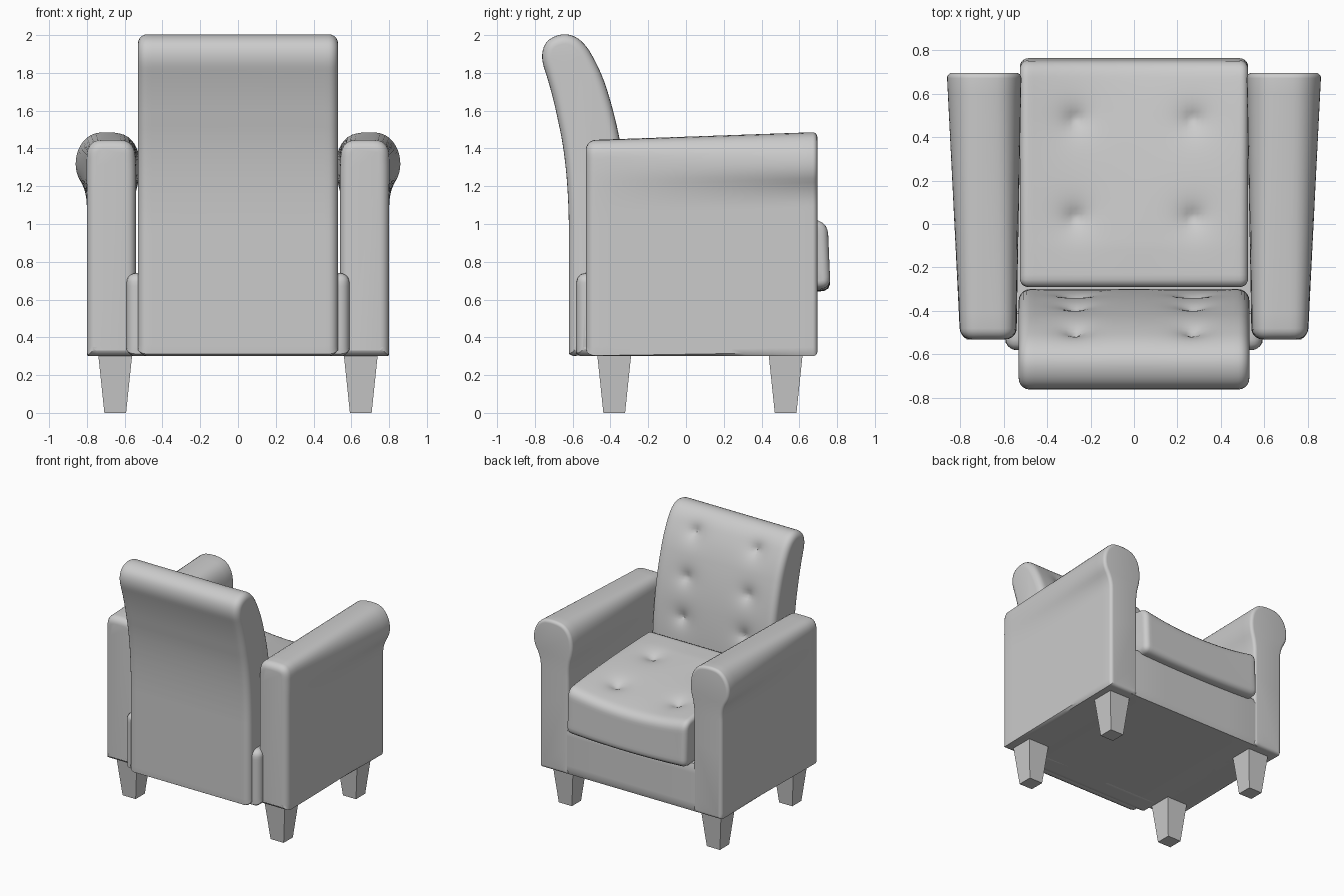
import bpy, bmesh, math
from mathutils import Vector

if "Cube" in bpy.data.objects:
    bpy.data.objects.remove(bpy.data.objects["Cube"])


def outline(ctrl, n):
    """Closed profile with filleted corners (u, v, radius), resampled to n even points."""
    pts, m = [], len(ctrl)
    for i in range(m):
        p = Vector(ctrl[i][:2])
        a, b = Vector(ctrl[i - 1][:2]) - p, Vector(ctrl[(i + 1) % m][:2]) - p
        r = ctrl[i][2]
        s = p + a.normalized() * min(r, a.length * 0.49)
        e = p + b.normalized() * min(r, b.length * 0.49)
        for k in range(9):
            t = k / 8
            pts.append(s * (1 - t) ** 2 + p * 2 * t * (1 - t) * 0.88 + (s + e) * 0.12 * t * (1 - t) + e * t * t)
    pts.append(pts[0])
    lens = [(pts[i + 1] - pts[i]).length for i in range(len(pts) - 1)]
    step, out, i, acc = sum(lens) / n, [], 0, 0.0
    for k in range(n):
        while i < len(lens) - 1 and acc + lens[i] < k * step:
            acc += lens[i]
            i += 1
        out.append(pts[i].lerp(pts[i + 1], (k * step - acc) / max(lens[i], 1e-9)))
    return out


def inset(ring, d):
    """Move a clockwise-or-not ring inwards by d."""
    n = len(ring)
    area = sum(ring[i - 1].cross(ring[i]) for i in range(n))
    sg = 1 if area > 0 else -1
    res = []
    for i in range(n):
        t = (ring[(i + 1) % n] - ring[i - 1]).normalized()
        res.append(ring[i] + Vector((-t.y, t.x)) * sg * d)
    return res


def stations(a, b, ra, rb, n):
    """Positions from a to b with quarter-round insets at both ends."""
    q = [math.pi / 2 * k / 5 for k in range(5)]
    s = [(a + ra * (1 - math.sin(t)), ra * (1 - math.cos(t))) for t in reversed(q)]
    s = [(a + ra * (1 - math.sin(t)), ra * (1 - math.cos(t))) for t in q]
    head = [(a + ra * (1 - math.cos(t)), ra * (1 - math.sin(t))) for t in q]
    tail = [(b - rb * (1 - math.cos(t)), rb * (1 - math.sin(t))) for t in reversed(q)]
    mid = [(a + ra + (b - rb - a - ra) * k / n, 0) for k in range(n + 1)]
    return head + mid + tail


def loft(name, ring_at, st, place, deform=None):
    bm = bmesh.new()
    rings = []
    for s, d in st:
        ring = []
        for p in inset(ring_at(s), d):
            co = place(s, p)
            ring.append(bm.verts.new(deform(co) if deform else co))
        rings.append(ring)
    n = len(rings[0])
    for a, b in zip(rings, rings[1:]):
        for i in range(n):
            bm.faces.new((a[i - 1], a[i], b[i], b[i - 1]))
    bm.faces.new(rings[0])
    bm.faces.new(rings[-1])
    return finish(name, bm, 40)


def finish(name, bm, angle=None):
    bmesh.ops.recalc_face_normals(bm, faces=bm.faces)
    me = bpy.data.meshes.new(name)
    bm.to_mesh(me)
    bm.free()
    ob = bpy.data.objects.new(name, me)
    bpy.context.collection.objects.link(ob)
    if angle:
        bpy.ops.object.select_all(action='DESELECT')
        ob.select_set(True)
        bpy.context.view_layer.objects.active = ob
        bpy.ops.object.shade_smooth_by_angle(angle=math.radians(angle))
    return ob


def mirror(ob):
    ob.modifiers.new("mirror", 'MIRROR').use_axis = (True, False, False)


def tuft(co, centres, push):
    """Button dimples."""
    for c in centres:
        co = co + push * 0.055 * math.exp(-(co - c).length / 0.05)
    return co


across = lambda s, p: Vector((s, p.x, p.y))

# Backrest: side profile swept across x, three rows of buttons
back_ring = outline([(-.62, .30, .02), (-.62, 1.28, .3), (-.71, 1.70, .1), (-.775, 1.90, .07),
                     (-.72, 2.0, .09), (-.57, 2.01, .1), (-.45, 1.82, .12), (-.355, 1.5, .15),
                     (-.30, 1.1, .2), (-.30, .32, .02)], 170)
back_buttons = [Vector((x, y, z)) for x in (-.27, .27) for y, z in ((-.475, 1.86), (-.365, 1.54), (-.32, 1.24))]
loft("backrest", lambda s: back_ring, stations(-.53, .53, .05, .05, 40), across,
     lambda co: tuft(co, back_buttons, Vector((0, -.9, -.3))))

# Seat cushion with sagging front edge and four buttons
seat_ring = outline([(-.29, .66, .04), (-.29, 1.09, .04), (.2, 1.075, .3), (.62, 1.04, .1),
                     (.75, 1.02, .06), (.765, .66, .05)], 120)
seat_buttons = [Vector((x, y, z)) for x in (-.27, .27) for y, z in ((.48, 1.05), (.03, 1.075))]


def seat_shape(co):
    co = tuft(co, seat_buttons, Vector((0, 0, -1)))
    front = max(0, min(1, (co.y + .1) / .8))
    up = max(0, min(1, (co.z - .66) / .35))
    co.z -= .055 * (1 - (co.x / .53) ** 2) * front * (.3 + .7 * up)
    return co


loft("seat_cushion", lambda s: seat_ring, stations(-.525, .525, .04, .04, 40), across, seat_shape)

# Arms: plain rounded top at the rear widening to a roll at the front
arm_rear = [(.54, .30, .01), (.54, 1.15, .1), (.54, 1.30, .1), (.55, 1.44, .13), (.67, 1.445, .06),
            (.795, 1.44, .13), (.80, 1.30, .1), (.80, 1.15, .1), (.80, .30, .01)]
arm_front = [(.55, .30, .01), (.55, 1.14, .06), (.505, 1.30, .1), (.55, 1.46, .11), (.68, 1.495, .07),
             (.82, 1.47, .11), (.88, 1.30, .1), (.80, 1.17, .06), (.80, .30, .01)]


def arm_ring(y):
    t = max(0, min(1, (y + .53) / 1.23))
    return outline([[a + (b - a) * t for a, b in zip(p, q)] for p, q in zip(arm_rear, arm_front)], 110)


mirror(loft("arm", arm_ring, stations(-.53, .695, .05, .025, 16), lambda s, p: Vector((p.x, s, p.y))))

# Base under the seat and the lower rear filler between back and arms
base_ring = outline([(-.5, .30, .01), (-.5, .68, .02), (.69, .68, .02), (.69, .30, .015)], 80)
loft("base", lambda s: base_ring, stations(-.6, .6, .01, .01, 4), across)
fill_ring = outline([(-.58, .30, .02), (-.58, .74, .05), (-.4, .74, .02), (-.4, .30, .01)], 50)
loft("rear_filler", lambda s: fill_ring, stations(-.59, .59, .05, .05, 4), across)

# Tapered square legs
for name, y in (("front_leg", .5275), ("rear_leg", -.38)):
    bm = bmesh.new()
    bmesh.ops.create_cube(bm, size=1)
    for v in bm.verts:
        w = .18 if v.co.z > 0 else .115
        v.co = Vector((.65 + v.co.x * w, y + v.co.y * w, .31 if v.co.z > 0 else 0))
    mirror(finish(name, bm))
